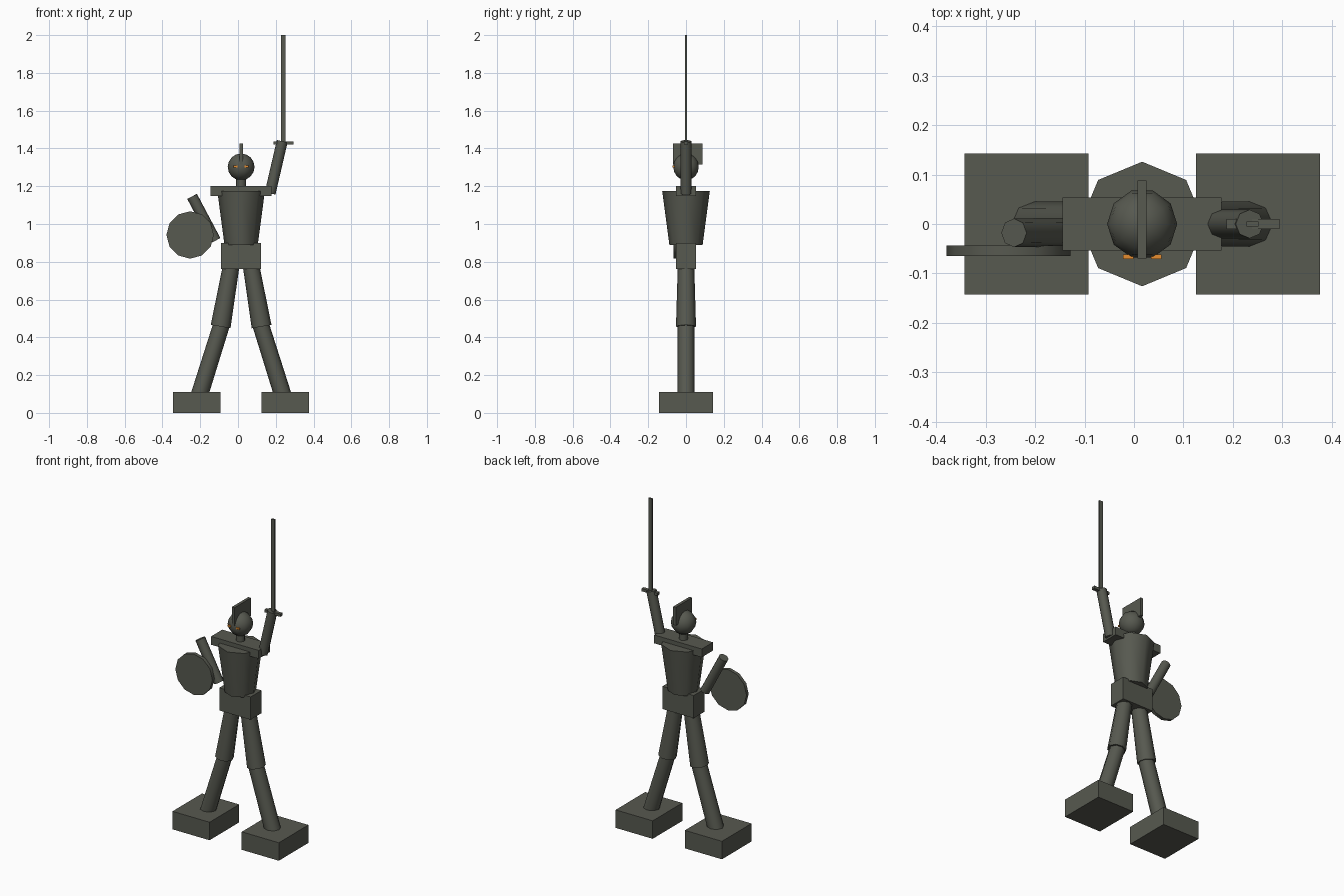
import bpy, math
from mathutils import Vector

if "Cube" in bpy.data.objects:
    bpy.data.objects.remove(bpy.data.objects["Cube"])

CX = 0.0165  # the body's centre line


def material(name, rgb):
    m = bpy.data.materials.new(name)
    m.diffuse_color = (*rgb, 1)
    m.use_nodes = True
    m.node_tree.nodes["Principled BSDF"].inputs["Base Color"].default_value = m.diffuse_color
    return m


METAL = material("dark grey green", (0.095, 0.1, 0.08))
ORANGE = material("orange", (0.8, 0.27, 0.03))


def finish(name, mat=METAL, smooth=False):
    ob = bpy.context.object
    ob.name = name
    ob.data.materials.append(mat)
    if smooth:
        bpy.ops.object.shade_smooth_by_angle(angle=math.radians(50))
    return ob


def box(name, lo, hi, mat=METAL):
    lo, hi = Vector(lo), Vector(hi)
    bpy.ops.mesh.primitive_cube_add(size=1, location=(lo + hi) / 2)
    bpy.context.object.scale = hi - lo
    bpy.ops.object.transform_apply(location=False, rotation=False, scale=True)
    return finish(name, mat)


def rod(name, a, b, r1, r2, sides=8):
    a, b = Vector(a), Vector(b)
    bpy.ops.mesh.primitive_cone_add(vertices=sides, radius1=r1, radius2=r2,
                                    depth=(b - a).length, location=(a + b) / 2)
    ob = bpy.context.object
    ob.rotation_mode = 'QUATERNION'
    # shortest rotation keeps the facets square to the body
    ob.rotation_quaternion = Vector((0, 0, 1)).rotation_difference(b - a)
    return finish(name, smooth=True)


# legs and eyes, mirrored about the centre line
for side, s in (("right", -1), ("left", 1)):
    def x(d):
        return CX + s * d
    xs = sorted((x(0.109), x(0.36)))
    box(side + "_foot", (xs[0], -0.143, 0), (xs[1], 0.143, 0.11))
    rod(side + "_shin", (x(0.222), 0, 0.09), (x(0.098), 0, 0.485), 0.046, 0.044)
    rod(side + "_thigh", (x(0.1085), 0, 0.457), (x(0.049), 0, 0.80), 0.053, 0.043)
    xs = sorted((x(0.018), x(0.039)))
    box(side + "_eye", (xs[0], -0.071, 1.299), (xs[1], -0.062, 1.309), ORANGE)

# trunk
box("pelvis", (CX - 0.106, -0.053, 0.761), (CX + 0.106, 0.053, 0.90))
rod("torso", (CX, 0, 0.889), (CX, 0, 1.175), 0.088, 0.126)
box("shoulders", (CX - 0.161, -0.054, 1.149), (CX + 0.161, 0.054, 1.20))
rod("neck", (CX, 0, 1.18), (CX, 0, 1.26), 0.026, 0.026)

# head and crest
bpy.ops.mesh.primitive_uv_sphere_add(segments=10, ring_count=8, radius=0.071,
                                     location=(CX, 0, 1.302),
                                     rotation=(0, 0, math.pi / 2))
finish("head", smooth=True)
box("crest", (CX - 0.009, -0.07, 1.315), (CX + 0.009, 0.088, 1.427))

# raised arm with sword
rod("sword_arm", (0.170, 0, 1.162), (0.234, 0, 1.438), 0.029, 0.029)
box("sword_guard", (0.187, -0.0105, 1.42), (0.294, 0.0105, 1.437))
box("sword_blade", (0.228, -0.005, 1.40), (0.252, 0.005, 2.0))

# bent arm with shield
rod("shield_arm", (-0.119, -0.016, 0.912), (-0.243, -0.018, 1.146), 0.029, 0.029)
rod("shield", (-0.2535, -0.044, 0.942), (-0.2535, -0.065, 0.942), 0.1255, 0.1255, 12)
